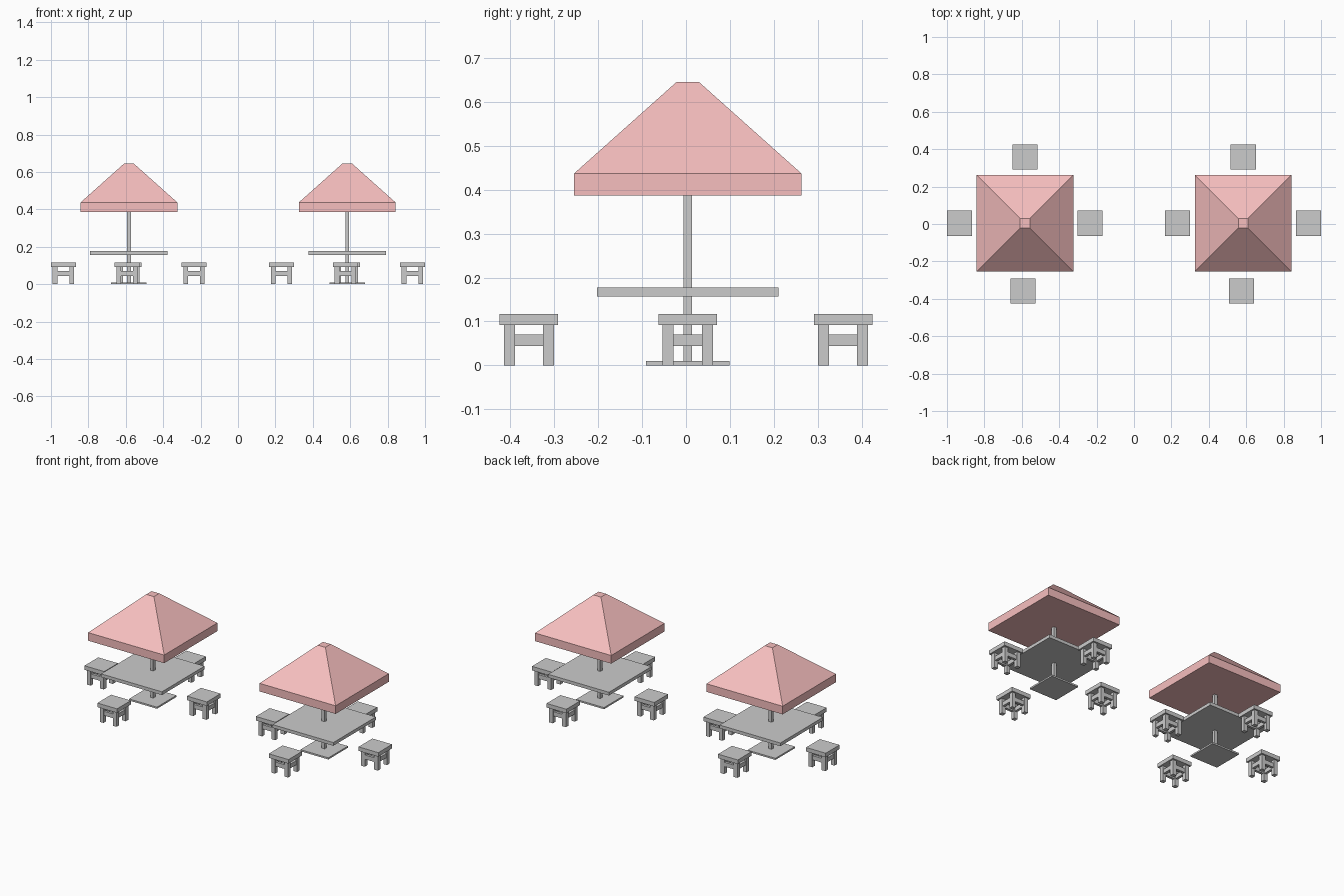
import bpy

if "Cube" in bpy.data.objects:
    bpy.data.objects.remove(bpy.data.objects["Cube"])

pink = bpy.data.materials.new("canopy_pink")
pink.diffuse_color = (0.93, 0.52, 0.52, 1)
pink.use_nodes = True
pink.node_tree.nodes["Principled BSDF"].inputs["Base Color"].default_value = pink.diffuse_color


def frustum(name, x, y, rings, mat=None):
    """Square-section solid through a list of (half_width_x, half_width_y, z) rings."""
    verts, faces = [], []
    for hx, hy, z in rings:
        verts += [(-hx, -hy, z), (hx, -hy, z), (hx, hy, z), (-hx, hy, z)]
    for r in range(len(rings) - 1):
        for i in range(4):
            a, b = r * 4 + i, r * 4 + (i + 1) % 4
            faces.append((a, b, b + 4, a + 4))
    n = len(verts)
    faces += [(3, 2, 1, 0), (n - 4, n - 3, n - 2, n - 1)]
    mesh = bpy.data.meshes.new(name)
    mesh.from_pydata(verts, [], faces)
    obj = bpy.data.objects.new(name, mesh)
    obj.location = (x, y, 0)
    bpy.context.collection.objects.link(obj)
    if mat:
        mesh.materials.append(mat)
    return obj


def box(name, x, y, hx, hy, z0, z1):
    return frustum(name, x, y, [(hx, hy, z0), (hx, hy, z1)])


def stool(x, y):
    box("stool_seat", x, y, 0.067, 0.067, 0.092, 0.117)
    d = 0.0445
    for sx in (-1, 1):
        for sy in (-1, 1):
            box("stool_leg", x + sx * d, y + sy * d, 0.0125, 0.0125, 0, 0.092)
    # rails between neighbouring legs
    for s in (-1, 1):
        box("stool_rail", x, y + s * d, 0.032, 0.008, 0.044, 0.07)
        box("stool_rail", x + s * d, y, 0.008, 0.032, 0.044, 0.07)


def table_set(x, y):
    box("base_plate", x, y, 0.095, 0.095, 0, 0.01)
    box("pole", x, y, 0.01, 0.01, 0.01, 0.40)
    box("table_top", x, y, 0.207, 0.207, 0.157, 0.177)
    # parasol: straight rim, sloped roof, small flat top
    frustum("parasol_canopy", x, y, [(0.259, 0.259, 0.387), (0.259, 0.259, 0.437),
                                     (0.026, 0.026, 0.645)], pink)
    for dx, dy in ((-0.351, 0), (0.348, 0), (0.0, 0.354), (-0.01, -0.362)):
        stool(x + dx, y + dy)


for cx in (-0.583, 0.584):
    table_set(cx, 0.004)
